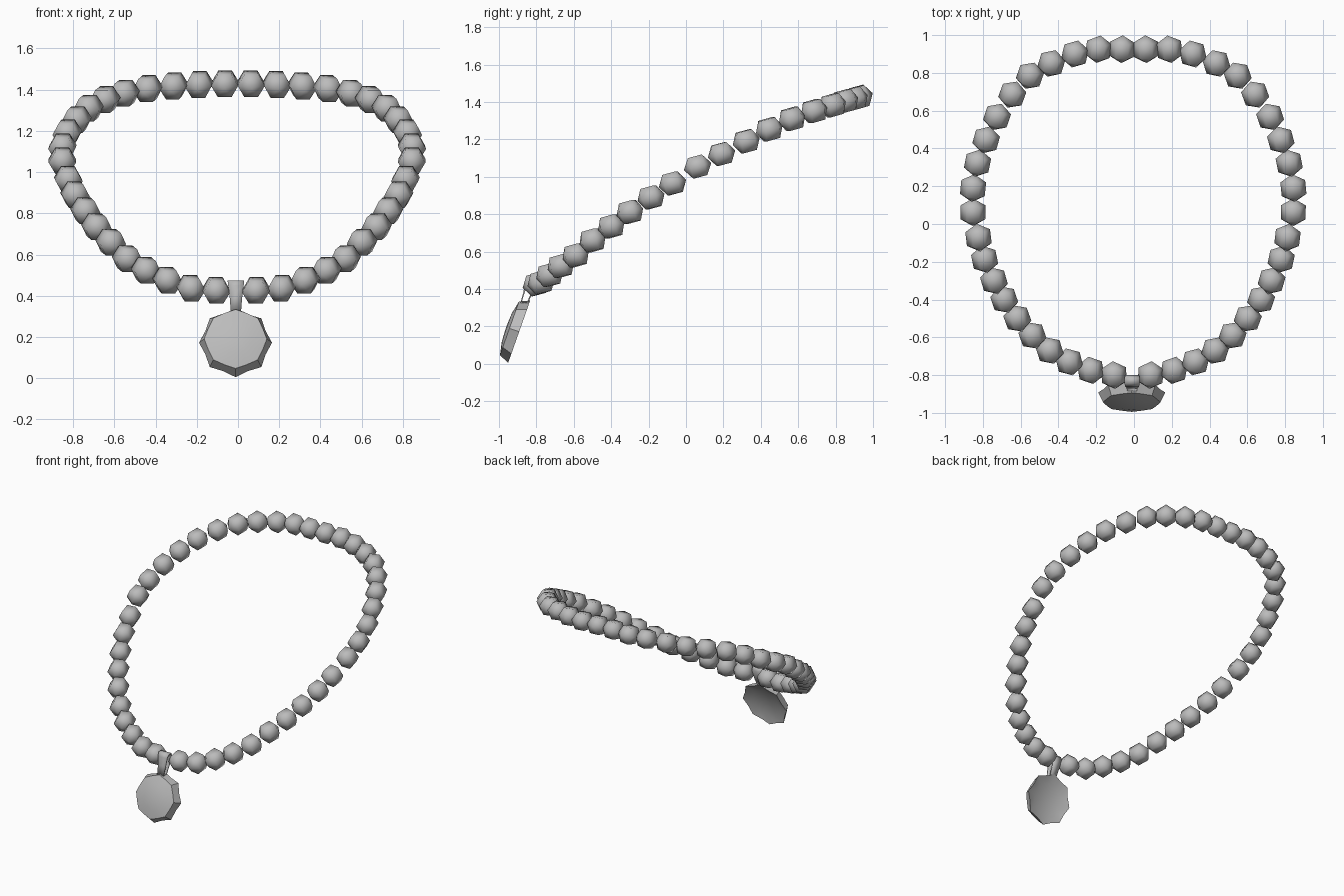
import bpy, bmesh, math
from mathutils import Matrix, Vector

cube = bpy.data.objects.get("Cube")
if cube:
    bpy.data.objects.remove(cube, do_unlink=True)

grey = bpy.data.materials.new("silver grey")
grey.use_nodes = True
colour = (0.5, 0.5, 0.5, 1)
grey.diffuse_color = colour
grey.node_tree.nodes["Principled BSDF"].inputs["Base Color"].default_value = colour


def add_object(name, bm, angle):
    bmesh.ops.recalc_face_normals(bm, faces=bm.faces)
    mesh = bpy.data.meshes.new(name)
    bm.to_mesh(mesh)
    bm.free()
    mesh.materials.append(grey)
    obj = bpy.data.objects.new(name, mesh)
    bpy.context.collection.objects.link(obj)
    bpy.ops.object.select_all(action='DESELECT')
    obj.select_set(True)
    bpy.context.view_layer.objects.active = obj
    bpy.ops.object.shade_smooth_by_angle(angle=math.radians(angle))
    return obj


# Bead centres along one half of the strand, front to back
half_strand = [
    (.097, -.80, .426), (.22, -.775, .436), (.334, -.73, .475), (.438, -.67, .523),
    (.53, -.59, .58), (.61, -.50, .66), (.68, -.40, .735), (.735, -.30, .812),
    (.785, -.187, .89), (.818, -.072, .965), (.848, .062, .055 + 1),
    (.848, .19, 1.122), (.825, .322, 1.19), (.78, .445, 1.254), (.723, .567, 1.31),
    (.643, .685, 1.352), (.55, .785, 1.383), (.437, .85, 1.405), (.312, .9, 1.418),
    (.188, .925, 1.425), (.063, .925, 1.428)]

# Low-poly beads: six-sided spheres whose poles lie roughly along y
beads = bmesh.new()
for side in (1, -1):
    for x, y, z in half_strand:
        lean = 0.35 * math.sin(2 * math.atan2(y - .07, x)) * side
        shift = -.005 * (1 - y)
        place = (Matrix.Translation((side * x + shift, y, z))
                 @ Matrix.Rotation(lean, 4, 'Z')
                 @ Matrix.Rotation(math.radians(15 - 90), 4, 'X')
                 @ Matrix.Rotation(math.radians(30), 4, 'Z'))
        bmesh.ops.create_uvsphere(beads, u_segments=6, v_segments=3,
                                  radius=.076, matrix=place)
add_object("beads", beads, 65)

# Scalloped pendant dish: rings of (outer radius, notch radius, forward depth)
pendant = bmesh.new()
rings = [(.11, .105, .02), (.177, .158, 0), (.152, .143, .055), (.08, .08, .07)]
loops = []
for outer, notch, depth in rings:
    loop = []
    for i in range(16):
        a = i * math.tau / 16
        r = notch if i % 2 else outer
        loop.append(pendant.verts.new((r * math.sin(a), -depth, r * math.cos(a))))
    loops.append(loop)
for a, b in zip(loops, loops[1:]):
    for i in range(16):
        j = (i + 1) % 16
        pendant.faces.new((a[i], a[j], b[j], b[i]))
for loop, depth in ((loops[0], .025), (loops[-1], .074)):
    centre = pendant.verts.new((0, -depth, 0))
    for i in range(16):
        pendant.faces.new((loop[i], loop[(i + 1) % 16], centre))
pendant.transform(Matrix.Translation((-.012, -.892, .172))
                  @ Matrix.Rotation(math.radians(-19.5), 4, 'X'))
add_object("pendant", pendant, 35)

# Tapered bail loop, as (y, z, half width) around the strand
bail = bmesh.new()
path = [(-.885, .325, .025), (-.868, .39, .03), (-.86, .45, .037), (-.845, .475, .04),
        (-.815, .475, .04), (-.80, .45, .037), (-.815, .39, .03), (-.845, .325, .025)]
edges = [[bail.verts.new((-.01 + s * w, y, z)) for s in (-1, 1)] for y, z, w in path]
for i, (a, b) in enumerate(edges):
    c, d = edges[(i + 1) % len(edges)]
    bail.faces.new((a, b, d, c))
strap = add_object("bail", bail, 40)
solid = strap.modifiers.new("thickness", 'SOLIDIFY')
solid.thickness = .008
solid.offset = -1
